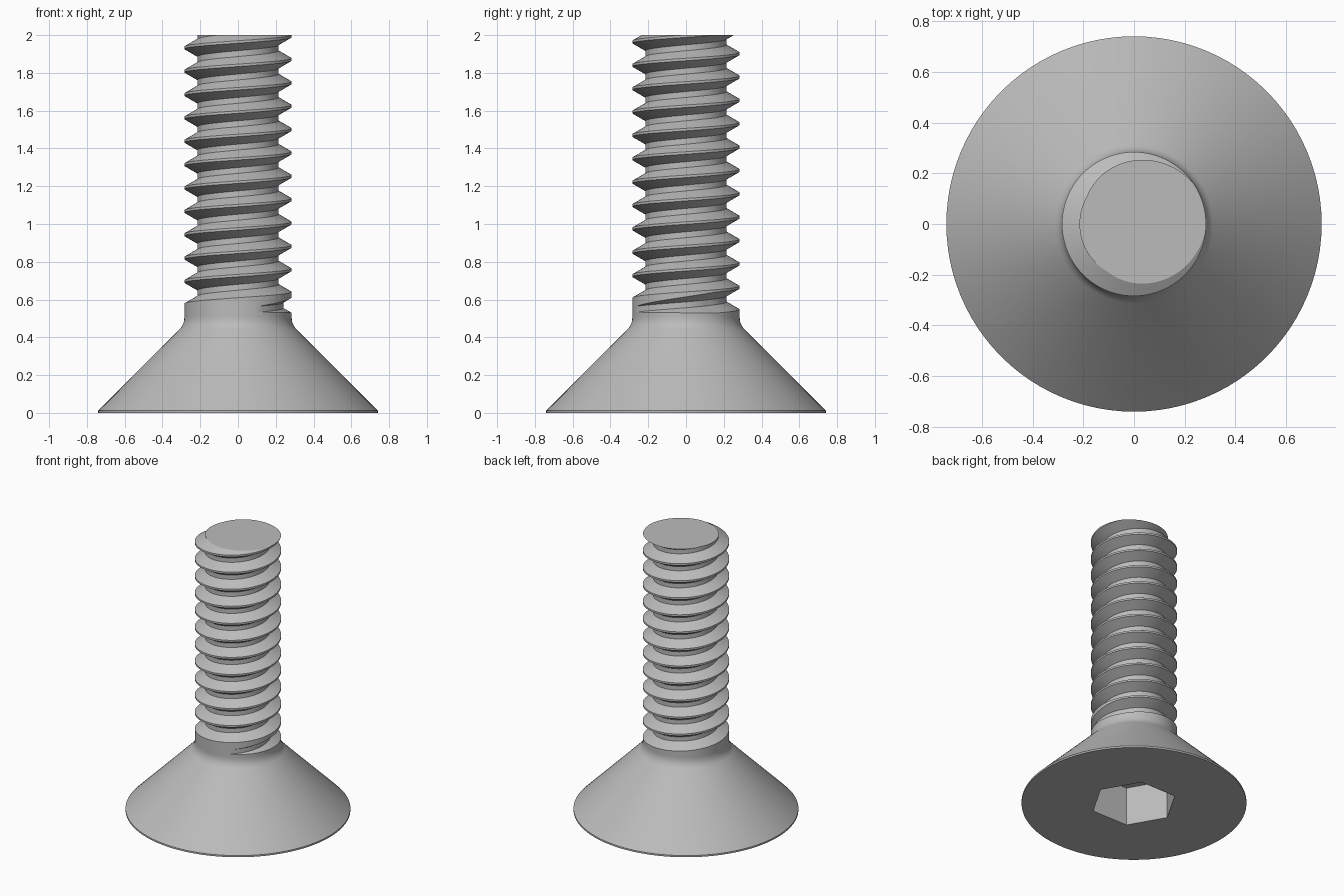
import bpy, bmesh
from math import sin, cos, pi, radians, tan

if "Cube" in bpy.data.objects:
    bpy.data.objects.remove(bpy.data.objects["Cube"])

SEGS = 96                      # steps per turn
MAJOR, DEPTH = 0.284, 0.069    # thread crest radius and groove depth
PITCH, ROOT = 0.1237, 0.031    # thread pitch and flat at the groove bottom
START = radians(-67.5)         # where the groove runs in
START_Z = 0.549
JOIN_Z, TOP_Z = 0.508, 2.0

steel = bpy.data.materials.new("grey_steel")
steel.use_nodes = True
grey = (0.5, 0.5, 0.5, 1)
steel.diffuse_color = grey
steel.node_tree.nodes["Principled BSDF"].inputs["Base Color"].default_value = grey


def polar(bm, radius, step, z):
    a = START + 2 * pi * step / SEGS
    return bm.verts.new((radius * cos(a), radius * sin(a), z))


def ring(bm, radius, z):
    return [polar(bm, radius, i, z) for i in range(SEGS)]


def bridge(bm, low, high):
    n = len(low)
    for i in range(n):
        j = (i + 1) % n
        bm.faces.new((low[i], low[j], high[j], high[i]))


def loop_edges(bm, loop):
    return [bm.edges.get((loop[i - 1], loop[i])) or bm.edges.new((loop[i - 1], loop[i]))
            for i in range(len(loop))]


def finish(bm, name):
    bmesh.ops.recalc_face_normals(bm, faces=bm.faces)
    mesh = bpy.data.meshes.new(name)
    bm.to_mesh(mesh)
    bm.free()
    mesh.materials.append(steel)
    obj = bpy.data.objects.new(name, mesh)
    bpy.context.collection.objects.link(obj)
    bpy.ops.object.select_all(action='DESELECT')
    obj.select_set(True)
    bpy.context.view_layer.objects.active = obj
    bpy.ops.object.shade_smooth_by_angle(angle=radians(30))


# Countersunk head: rim, cone and a fillet into the shank
bm = bmesh.new()
profile = [(0.74, 0), (0.74, 0.012)]
for k in range(7):
    t = k / 6
    corner = JOIN_Z - 0.04
    r = MAJOR + 0.028 * (1 - t) ** 2
    z = (corner - 0.028) * (1 - t) ** 2 + 2 * corner * t * (1 - t) + JOIN_Z * t * t
    profile.append((r, z))
rings = [ring(bm, r, z) for r, z in profile]
for low, high in zip(rings, rings[1:]):
    bridge(bm, low, high)

# Hexagonal socket sunk into the flat end
mouth, floor = [[bm.verts.new((0.285 * cos(k * pi / 3), 0.285 * sin(k * pi / 3), z))
                 for k in range(6)] for z in (0, 0.28)]
bridge(bm, mouth, floor)
bm.faces.new(floor)
bmesh.ops.triangle_fill(bm, use_beauty=True, normal=(0, 0, -1),
                        edges=loop_edges(bm, rings[0]) + loop_edges(bm, mouth))
finish(bm, "countersunk_head")

# Threaded shank: a helical groove that deepens from its start
bm = bmesh.new()
base = ring(bm, MAJOR, JOIN_Z)
groove = []
for i in range(14 * SEGS + 1):
    depth = DEPTH * min(1, i / SEGS * 3.6)
    z = START_Z + PITCH * i / SEGS
    wide = ROOT / 2 + depth * tan(pi / 6)
    groove.append([polar(bm, r, i, z + dz) for r, dz in (
        (MAJOR, -wide), (MAJOR - depth, -ROOT / 2),
        (MAJOR - depth, ROOT / 2), (MAJOR, wide))])
for i, (a, b) in enumerate(zip(groove, groove[1:])):
    for k in range(3):
        bm.faces.new((a[k], b[k], b[k + 1], a[k + 1]))
    # Crest between this turn and the next
    if i + SEGS + 1 < len(groove):
        bm.faces.new((a[3], b[3], groove[i + SEGS + 1][0], groove[i + SEGS][0]))

# Plain neck under the first turn, closed around the groove's blunt start
for i in range(SEGS - 1):
    bm.faces.new((base[i], base[i + 1], groove[i + 1][0], groove[i][0]))
bm.faces.new([base[-1], base[0]] + groove[0] + [groove[SEGS][0], groove[SEGS - 1][0]])

# Cut flat at the tip
cut = bmesh.ops.bisect_plane(bm, geom=bm.verts[:] + bm.edges[:] + bm.faces[:],
                             plane_co=(0, 0, TOP_Z), plane_no=(0, 0, 1), clear_outer=True)
tip = [e for e in cut["geom_cut"] if isinstance(e, bmesh.types.BMEdge)]
bmesh.ops.holes_fill(bm, edges=tip, sides=0)
finish(bm, "threaded_shank")
